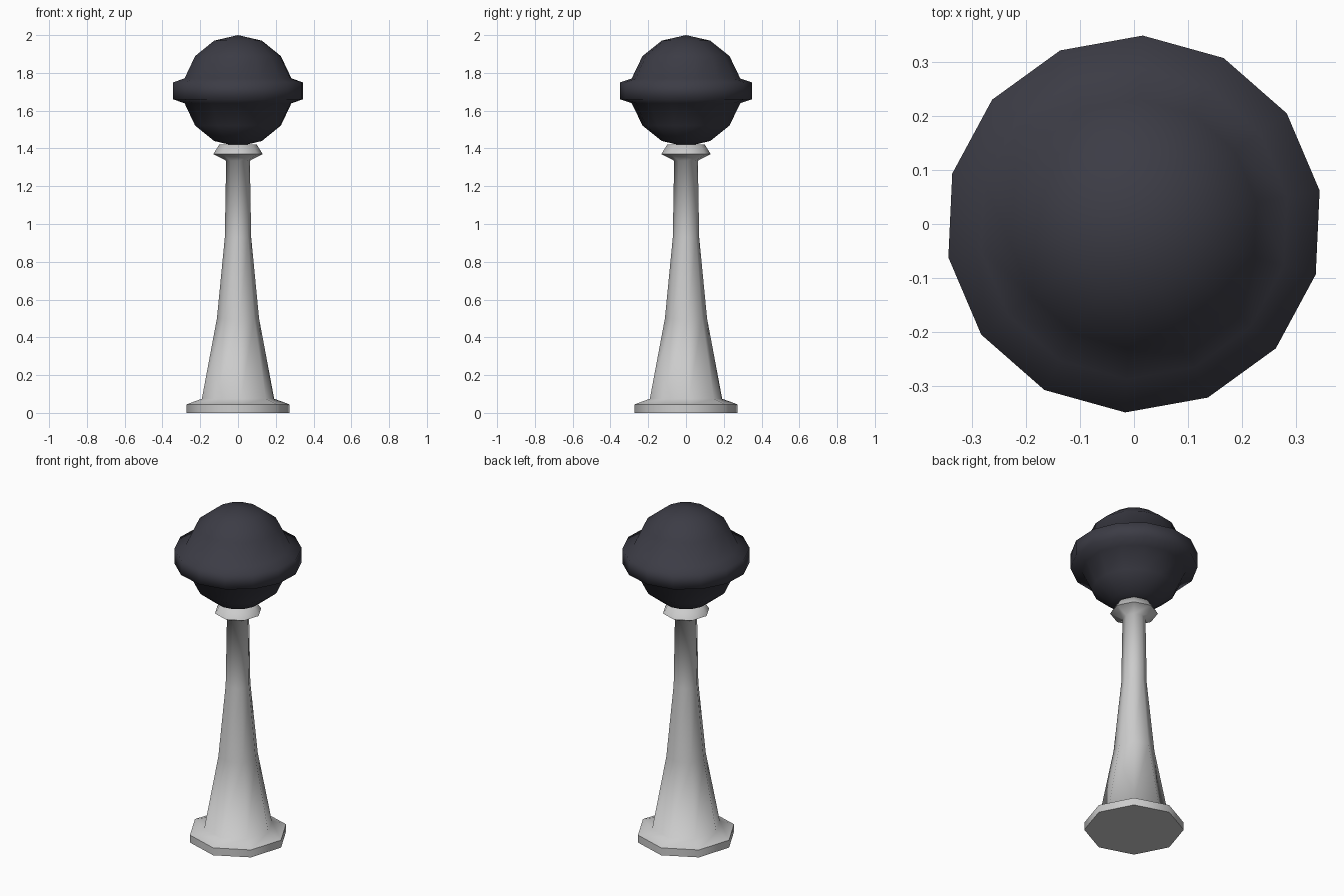
import bpy, bmesh
from math import sin, cos, pi, radians

if "Cube" in bpy.data.objects:
    bpy.data.objects.remove(bpy.data.objects["Cube"])


def lathe(name, profile, sides, phase, angle):
    """Revolve (radius, z) points, listed bottom to top, into a faceted solid."""
    bm = bmesh.new()
    rings = []
    for r, z in profile:
        rings.append([bm.verts.new((r * cos(phase + 2 * pi * i / sides),
                                    r * sin(phase + 2 * pi * i / sides), z))
                      for i in range(sides)])
    for a, b in zip(rings, rings[1:]):
        for i in range(sides):
            j = (i + 1) % sides
            bm.faces.new((a[i], a[j], b[j], b[i]))
    if profile[0][0] > 0:
        bm.faces.new(rings[0][::-1])
    if profile[-1][0] > 0:
        bm.faces.new(rings[-1])
    bmesh.ops.remove_doubles(bm, verts=bm.verts, dist=1e-5)
    bmesh.ops.recalc_face_normals(bm, faces=bm.faces)
    mesh = bpy.data.meshes.new(name)
    bm.to_mesh(mesh)
    bm.free()
    obj = bpy.data.objects.new(name, mesh)
    bpy.context.collection.objects.link(obj)
    bpy.ops.object.select_all(action='DESELECT')
    obj.select_set(True)
    bpy.context.view_layer.objects.active = obj
    bpy.ops.object.shade_smooth_by_angle(angle=radians(angle))
    return obj


# Pedestal: octagonal foot, flared shaft and collar
lathe("pedestal", [(0.273, 0), (0.273, 0.045), (0.192, 0.075), (0.112, 0.5),
                   (0.07, 0.93), (0.063, 1.335), (0.131, 1.37), (0.10, 1.42)],
      8, radians(5), 62)

# Globe: seven-band sphere with its middle band pushed out into a belt
R, CZ, BANDS = 0.295, 1.705, 7
globe = [(R * sin(pi * k / BANDS) if 0 < k < BANDS else 0.0,
          CZ - R * cos(pi * k / BANDS)) for k in range(BANDS + 1)]
globe[4:4] = [(0.349, CZ - 0.045), (0.349, CZ + 0.045)]
top = lathe("globe", globe, 14, radians(10.2), 80)

dark = bpy.data.materials.new("dark_slate")
dark.diffuse_color = (0.045, 0.045, 0.06, 1)
dark.use_nodes = True
dark.node_tree.nodes["Principled BSDF"].inputs["Base Color"].default_value = dark.diffuse_color
top.data.materials.append(dark)
